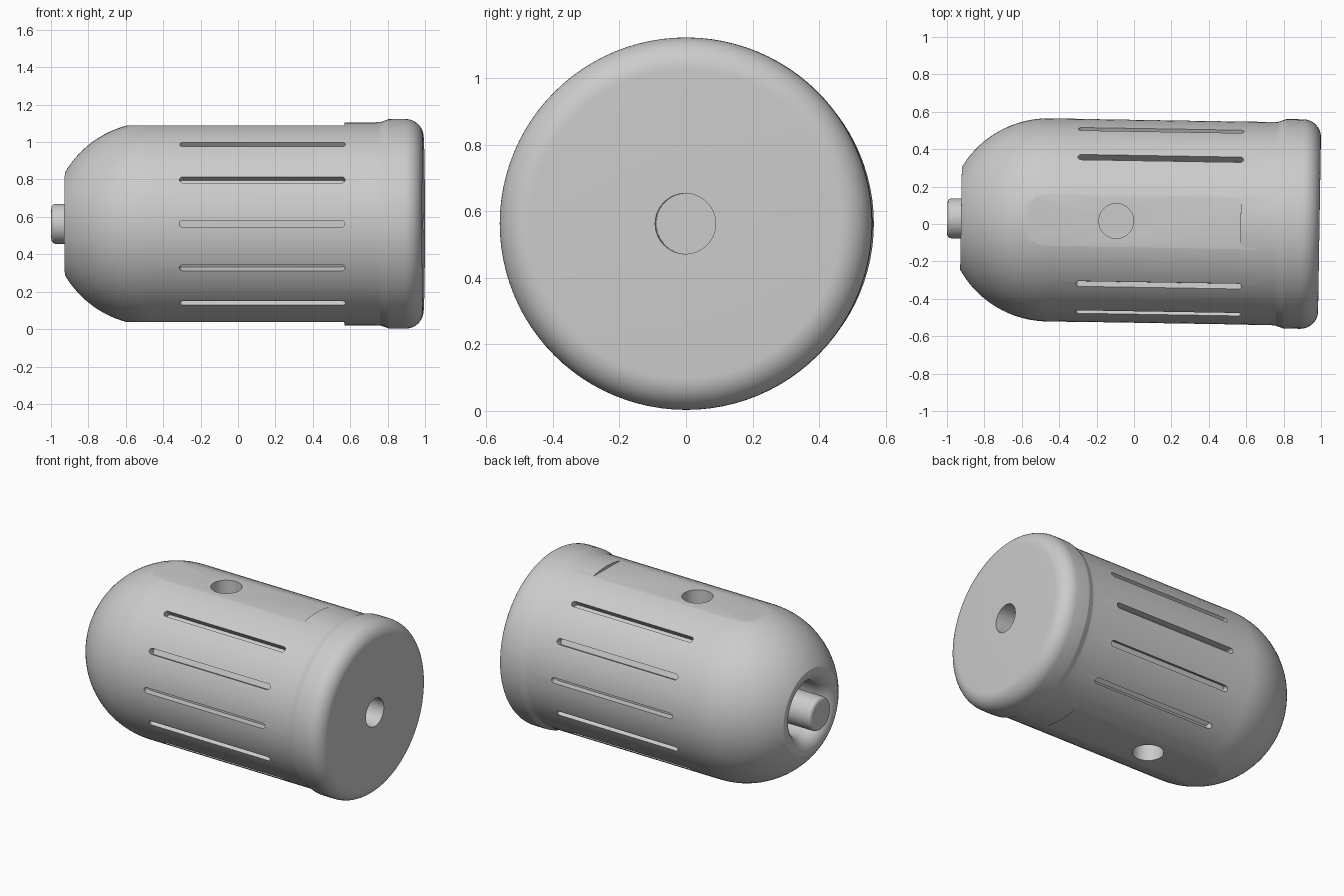
import bpy
import bmesh
import math
from mathutils import Matrix, Vector

if "Cube" in bpy.data.objects:
    bpy.data.objects.remove(bpy.data.objects["Cube"], do_unlink=True)

AXIS_Z = 0.563      # height of the long axis
R = 0.543           # main body radius
DOME_X = -0.457     # centre of the rounded nose
FLAT = 0.525        # distance of the top and bottom flats from the axis
PLACE = Matrix.Translation((0, 0.0145, AXIS_Z)) @ Matrix.Rotation(-0.0165, 4, "Z")

grey = bpy.data.materials.new("light grey")
grey.use_nodes = True
COLOUR = (0.6, 0.6, 0.6, 1)
grey.diffuse_color = COLOUR
grey.node_tree.nodes["Principled BSDF"].inputs["Base Color"].default_value = COLOUR


def arc(cx, cr, rx, rr, start, end, steps):
    """Points (x, radius) along an elliptical arc, angles in degrees."""
    angles = [math.radians(start + (end - start) * i / steps) for i in range(steps + 1)]
    return [(cx + rx * math.cos(a), cr + rr * math.sin(a)) for a in angles]


def make_object(name, bm):
    bmesh.ops.recalc_face_normals(bm, faces=bm.faces[:])
    mesh = bpy.data.meshes.new(name)
    bm.to_mesh(mesh)
    bm.free()
    mesh.materials.append(grey)
    obj = bpy.data.objects.new(name, mesh)
    bpy.context.collection.objects.link(obj)
    return obj


def lathe(name, profile, segments=96):
    """Spin a profile that starts and ends on the x axis."""
    bm = bmesh.new()
    verts = [bm.verts.new((x, 0, r)) for x, r in profile]
    edges = [bm.edges.new(pair) for pair in zip(verts, verts[1:])]
    bmesh.ops.spin(bm, geom=verts + edges, cent=(0, 0, 0), axis=(1, 0, 0),
                   angle=math.tau, steps=segments, use_duplicate=False)
    bmesh.ops.remove_doubles(bm, verts=bm.verts[:], dist=1e-5)
    return make_object(name, bm)


def add_rod(bm, centre, radius, depth, rotation):
    matrix = Matrix.Translation(centre) @ rotation
    bmesh.ops.create_cone(bm, cap_ends=True, segments=48, radius1=radius,
                          radius2=radius, depth=depth, matrix=matrix)


def add_slot(bm, angle, x0, x1, width, floor, top):
    """Round-ended groove cutter pointing outwards around the x axis."""
    r = width / 2
    turn = Matrix.Rotation(angle, 4, "X")
    outline = []
    for cx, start in ((x1 - r, -90), (x0 + r, 90)):
        outline += arc(cx, 0, r, r, start, start + 180, 10)
    base = bm.faces.new([bm.verts.new(turn @ Vector((x, y, floor))) for x, y in outline])
    raised = bmesh.ops.extrude_face_region(bm, geom=[base])["geom"]
    bmesh.ops.translate(bm, vec=turn @ Vector((0, 0, top - floor)),
                        verts=[g for g in raised if isinstance(g, bmesh.types.BMVert)])


def cut(target, cutter):
    mod = target.modifiers.new("cut", "BOOLEAN")
    mod.operation = "DIFFERENCE"
    mod.solver = "EXACT"
    mod.object = cutter
    bpy.context.view_layer.objects.active = target
    bpy.ops.object.modifier_apply(modifier=mod.name)
    bpy.data.objects.remove(cutter, do_unlink=True)


def finish(obj, angle):
    obj.data.transform(PLACE)
    bpy.ops.object.select_all(action="DESELECT")
    obj.select_set(True)
    bpy.context.view_layer.objects.active = obj
    bpy.ops.object.shade_smooth_by_angle(angle=math.radians(angle))


# Housing: recessed nose, dome, straight barrel, flared rounded end cap
profile = [(-0.7, 0), (-0.7, 0.175)]
profile += arc(-0.84, 0.26, 0.085, 0.085, 270, 180, 10)
profile += arc(DOME_X, 0, R, R, 149.5, 90, 20)
profile += [(0.74, R), (0.765, 0.545), (0.785, 0.552), (0.805, 0.559), (0.825, 0.56)]
profile += arc(0.897, 0.465, 0.095, 0.095, 90, 0, 12)
profile += [(0.992, 0)]
housing = lathe("housing", profile)

# Flats along the top and bottom
flats = bmesh.new()
for side in (1, -1):
    box = Matrix.Translation((-0.13, 0, side * (FLAT + 0.1))) @ Matrix.Diagonal((1.4, 0.6, 0.2, 1))
    bmesh.ops.create_cube(flats, size=1, matrix=box)
cut(housing, make_object("flat_cutter", flats))

# Cooling slots on both sides, round holes above, below and in the end cap
holes = bmesh.new()
for side in (90, -90):
    for step in range(-2, 3):
        add_slot(holes, math.radians(side + step * 25.7), -0.305, 0.58, 0.036, R - 0.045, R + 0.1)
for side in (1, -1):
    add_rod(holes, (-0.095, 0, side * 0.5), 0.093, 0.3, Matrix())
add_rod(holes, (0.95, 0, 0), 0.091, 0.4, Matrix.Rotation(math.pi / 2, 4, "Y"))
cut(housing, make_object("hole_cutter", holes))
finish(housing, 14)

# Shaft sticking out of the nose
shaft = lathe("shaft", [(-0.69, 0), (-0.69, 0.107), (-0.975, 0.107)]
              + arc(-0.975, 0.084, 0.023, 0.023, 90, 180, 6)[1:] + [(-0.998, 0)], 48)
finish(shaft, 30)
